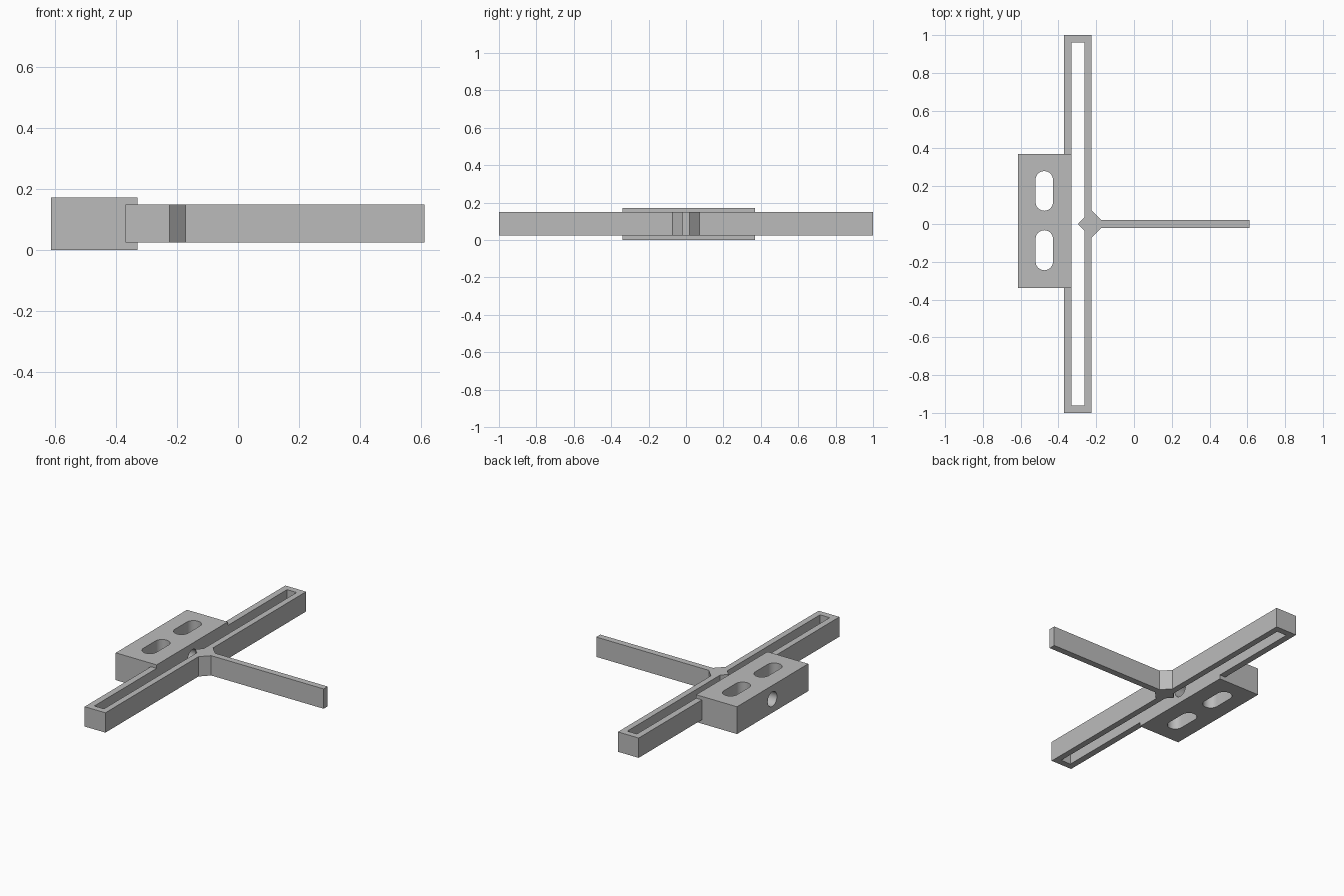
import bpy, bmesh, math
from mathutils import Matrix

cube = bpy.data.objects.get("Cube")
if cube:
    bpy.data.objects.remove(cube, do_unlink=True)

grey = bpy.data.materials.new("plain grey")
grey.use_nodes = True
colour = (0.5, 0.5, 0.5, 1)
grey.diffuse_color = colour
grey.node_tree.nodes["Principled BSDF"].inputs["Base Color"].default_value = colour


def prism(name, outline, z0, z1):
    """Extrude a flat outline from z0 up to z1."""
    bm = bmesh.new()
    face = bm.faces.new([bm.verts.new((x, y, z0)) for x, y in outline])
    top = bmesh.ops.extrude_face_region(bm, geom=[face])["geom"]
    bmesh.ops.translate(bm, vec=(0, 0, z1 - z0),
                        verts=[v for v in top if isinstance(v, bmesh.types.BMVert)])
    bmesh.ops.recalc_face_normals(bm, faces=bm.faces)
    return finish(name, bm)


def finish(name, bm):
    mesh = bpy.data.meshes.new(name)
    bm.to_mesh(mesh)
    bm.free()
    mesh.materials.append(grey)
    obj = bpy.data.objects.new(name, mesh)
    bpy.context.collection.objects.link(obj)
    return obj


def rect(x0, x1, y0, y1):
    return [(x0, y0), (x1, y0), (x1, y1), (x0, y1)]


def stadium(cx, y0, y1, r, n=16):
    """Round-ended slot outline running along y."""
    arcs = [(y1 - r, 0), (y0 + r, math.pi)]
    return [(cx + r * math.cos(a + math.pi * i / n), cy + r * math.sin(a + math.pi * i / n))
            for cy, a in arcs for i in range(n + 1)]


def combine(target, other, operation):
    mod = target.modifiers.new(operation.lower(), "BOOLEAN")
    mod.operation, mod.object, mod.solver = operation, other, "EXACT"
    bpy.context.view_layer.objects.active = target
    bpy.ops.object.modifier_apply(modifier=mod.name)
    bpy.data.objects.remove(other, do_unlink=True)


LOW, HIGH = 0.025, 0.15

# Long slotted rail and the mounting block that overlaps its side
bracket = prism("slotted_bracket", rect(-0.37, -0.225, -1, 1), LOW, HIGH)
combine(bracket, prism("block", rect(-0.615, -0.33, -0.34, 0.37), 0, 0.172), "UNION")
combine(bracket, prism("rail_slot", rect(-0.33, -0.263, -0.96, 0.96), -0.1, 0.3), "DIFFERENCE")

# Round-ended slots through the block
for y0, y1 in ((0.07, 0.28), (-0.245, -0.033)):
    combine(bracket, prism("slot", stadium(-0.475, y0, y1, 0.046), -0.1, 0.3), "DIFFERENCE")

# Cross hole from the block's outer side into the rail slot
bm = bmesh.new()
bmesh.ops.create_cone(bm, cap_ends=True, segments=32, radius1=0.046, radius2=0.046, depth=0.4,
                      matrix=Matrix.Translation((-0.5, 0.018, 0.086)) @ Matrix.Rotation(math.pi / 2, 4, "Y"))
combine(bracket, finish("cross_hole", bm), "DIFFERENCE")

# Arm with flared root and a pointer tip reaching into the rail slot
half = [(0.612, 0.02), (-0.173, 0.02), (-0.225, 0.073), (-0.295, 0.003)]
arm = half + [(x, -y) for x, y in reversed(half)]
combine(bracket, prism("arm", arm, LOW, HIGH), "UNION")

bpy.ops.object.select_all(action="DESELECT")
bracket.select_set(True)
bpy.context.view_layer.objects.active = bracket
bpy.ops.object.shade_smooth_by_angle(angle=math.radians(30))
